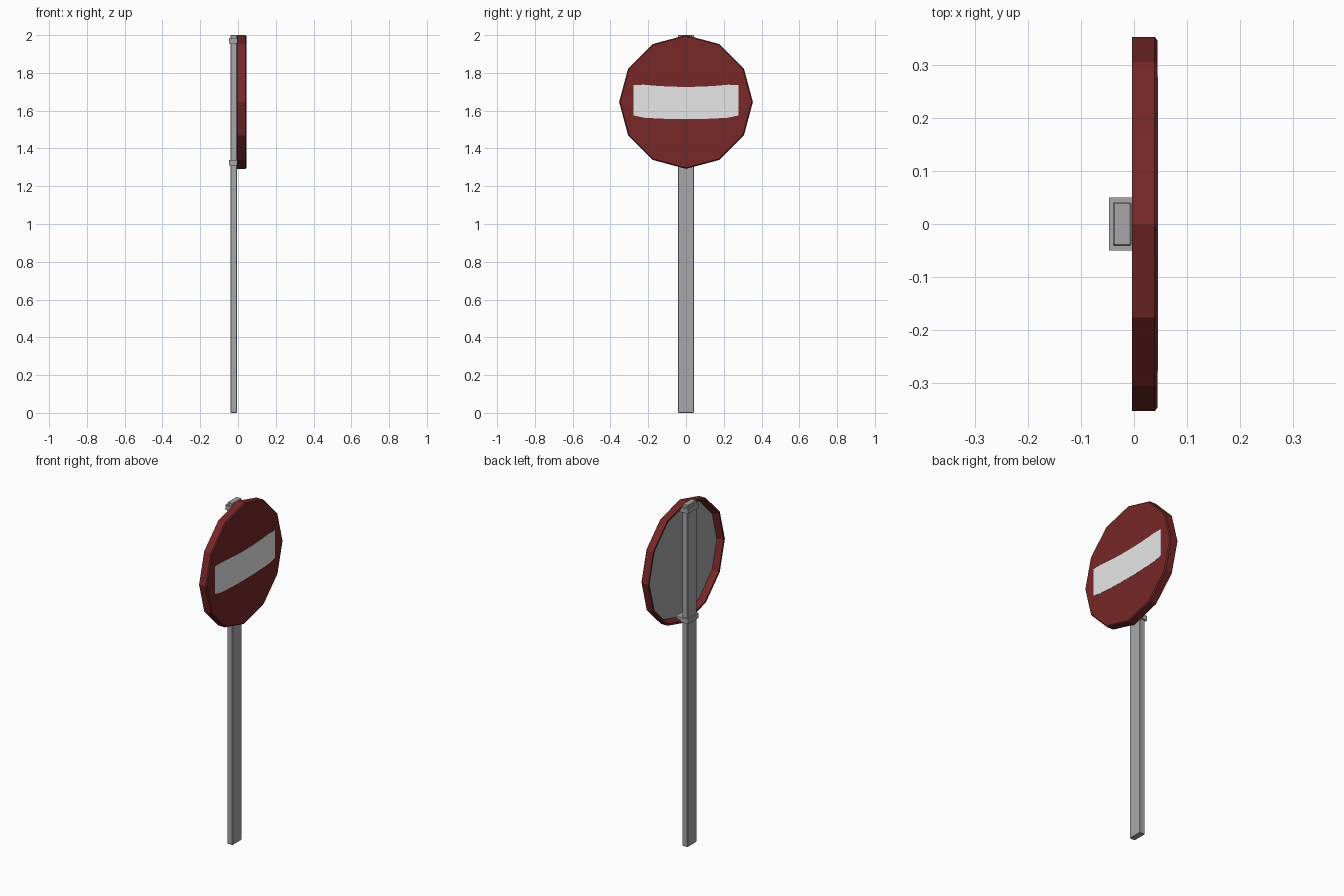
import bpy, bmesh, math

if "Cube" in bpy.data.objects:
    bpy.data.objects.remove(bpy.data.objects["Cube"])

SIDES, CENTRE = 12, 1.646


def material(name, rgb):
    m = bpy.data.materials.new(name)
    m.diffuse_color = (*rgb, 1)
    m.use_nodes = True
    m.node_tree.nodes["Principled BSDF"].inputs["Base Color"].default_value = m.diffuse_color
    return m


RED = material("sign red", (0.185, 0.021, 0.021))
WHITE = material("bar white", (0.92, 0.92, 0.92))
GREY = material("metal grey", (0.39, 0.39, 0.40))


def finish(bm, name, mats):
    bmesh.ops.recalc_face_normals(bm, faces=bm.faces)
    me = bpy.data.meshes.new(name)
    bm.to_mesh(me)
    bm.free()
    for m in mats:
        me.materials.append(m)
    ob = bpy.data.objects.new(name, me)
    bpy.context.collection.objects.link(ob)
    return ob


def box(name, lo, hi, bevel=0):
    bm = bmesh.new()
    bmesh.ops.create_cube(bm, size=1)
    for v in bm.verts:
        v.co = [(a + b) / 2 + c * (b - a) for a, b, c in zip(lo, hi, v.co)]
    if bevel:
        bmesh.ops.bevel(bm, geom=bm.edges[:], offset=bevel, segments=1, affect='EDGES')
    return finish(bm, name, [GREY])


# post and its two clamps
box("post", (-0.04, -0.042, 0), (-0.005, 0.042, 2.0), 0.003)
for name, z in (("lower_clamp", 1.325), ("upper_clamp", 1.97)):
    box(name, (-0.047, -0.05, z - 0.014), (0.031, 0.05, z + 0.014))

# sign dish: grey recessed back panel, red rim, bevelled front face
bm = bmesh.new()
profile = [(0.03, 0.328), (-0.004, 0.343), (-0.004, 0.354), (0.039, 0.354), (0.0445, 0.348)]
rings = []
for x, r in profile:
    angles = [2 * math.pi * i / SIDES for i in range(SIDES)]
    rings.append([bm.verts.new((x, r * math.cos(a), CENTRE + r * math.sin(a))) for a in angles])
for a, b in zip(rings, rings[1:]):
    for i in range(SIDES):
        j = (i + 1) % SIDES
        bm.faces.new((a[i], a[j], b[j], b[i]))
bm.faces.new(rings[0]).material_index = 1
bm.faces.new(rings[-1])
finish(bm, "sign_dish", [RED, GREY])

# white bar: thin plate with gently sagging edges and clipped corners
half, steps = 0.278, 10
top, bottom = [], []
for i in range(steps + 1):
    y = -half + 2 * half * i / steps
    t = (y / half) ** 2
    clip = 0.008 if i in (0, steps) else 0
    top.append((y, 1.726 + 0.018 * t - clip))
    bottom.append((y, 1.555 + 0.012 * t + clip))
bm = bmesh.new()
layers = [[[bm.verts.new((x, y, z)) for y, z in edge] for edge in (bottom, top)]
          for x in (0.0440, 0.0458)]
for low, high in layers:
    for i in range(steps):
        bm.faces.new((low[i], low[i + 1], high[i + 1], high[i]))
loops = [low + high[::-1] for low, high in layers]
n = len(loops[0])
for i in range(n):
    j = (i + 1) % n
    bm.faces.new((loops[0][i], loops[0][j], loops[1][j], loops[1][i]))
finish(bm, "white_bar", [WHITE])
